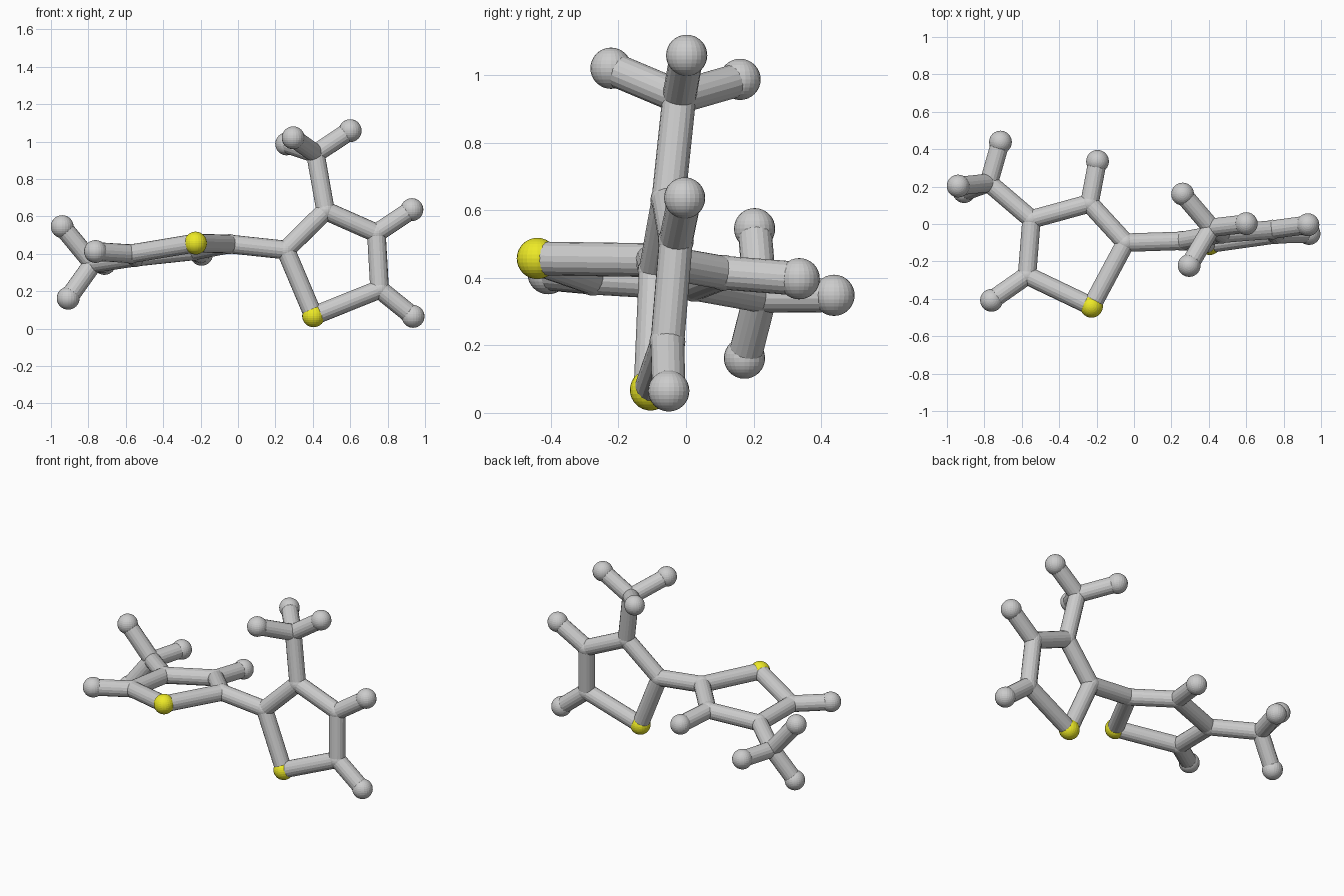
import bpy, bmesh
from mathutils import Vector

if "Cube" in bpy.data.objects:
    bpy.data.objects.remove(bpy.data.objects["Cube"])

BOND_R = 0.05
yellow = bpy.data.materials.new("yellow")
yellow.diffuse_color = (0.85, 0.82, 0.02, 1)
yellow.use_nodes = True
yellow.node_tree.nodes["Principled BSDF"].inputs["Base Color"].default_value = yellow.diffuse_color

# atom positions: two five-membered rings, each with a methyl branch
atoms = {
    # upright ring
    "S1": (0.404, -0.105, 0.068), "C2": (0.255, -0.09, 0.42),
    "C3": (0.468, -0.052, 0.63), "C4": (0.74, -0.03, 0.51),
    "C5": (0.757, -0.055, 0.21),
    "H4": (0.93, -0.004, 0.636), "H5": (0.936, -0.051, 0.065),
    "Cm": (0.414, -0.02, 0.935), "Hm1": (0.60, 0.002, 1.058),
    "Hm2": (0.295, -0.222, 1.02), "Hm3": (0.26, 0.16, 0.987),
    # flat ring
    "S1b": (-0.227, -0.44, 0.457), "C2b": (-0.045, -0.10, 0.452),
    "C3b": (-0.238, 0.11, 0.415), "C4b": (-0.548, 0.025, 0.382),
    "C5b": (-0.572, -0.275, 0.40),
    "H3b": (-0.195, 0.335, 0.397), "H5b": (-0.762, -0.408, 0.412),
    "Cmb": (-0.776, 0.22, 0.347), "Hm1b": (-0.714, 0.438, 0.348),
    "Hm2b": (-0.94, 0.203, 0.545), "Hm3b": (-0.908, 0.173, 0.162),
}

bonds = """S1-C2 C2-C3 C3-C4 C4-C5 C5-S1 C4-H4 C5-H5 C3-Cm Cm-Hm1 Cm-Hm2 Cm-Hm3
C2-C2b S1b-C2b C2b-C3b C3b-C4b C4b-C5b C5b-S1b C3b-H3b C5b-H5b C4b-Cmb
Cmb-Hm1b Cmb-Hm2b Cmb-Hm3b""".split()

names = {"S": ("sulphur_ball", 0.061), "C": ("joint_ball", 0.053),
         "H": ("end_ball", 0.061)}


def add_ball(key, pos):
    name, r = names[key[0]]
    bpy.ops.mesh.primitive_uv_sphere_add(segments=24, ring_count=16,
                                         radius=r, location=pos)
    ob = bpy.context.object
    ob.name = name
    if key[0] == "S":
        ob.data.materials.append(yellow)


def add_bond(a, b):
    a, b = Vector(a), Vector(b)
    d = b - a
    bpy.ops.mesh.primitive_cylinder_add(vertices=18, radius=BOND_R,
                                        depth=d.length, location=(a + b) / 2)
    ob = bpy.context.object
    ob.name = "bond_rod"
    ob.rotation_euler = d.to_track_quat("Z", "Y").to_euler()


# balls
for key, pos in atoms.items():
    add_ball(key, pos)

# rods between the balls
for pair in bonds:
    a, b = pair.split("-")
    add_bond(atoms[a], atoms[b])
